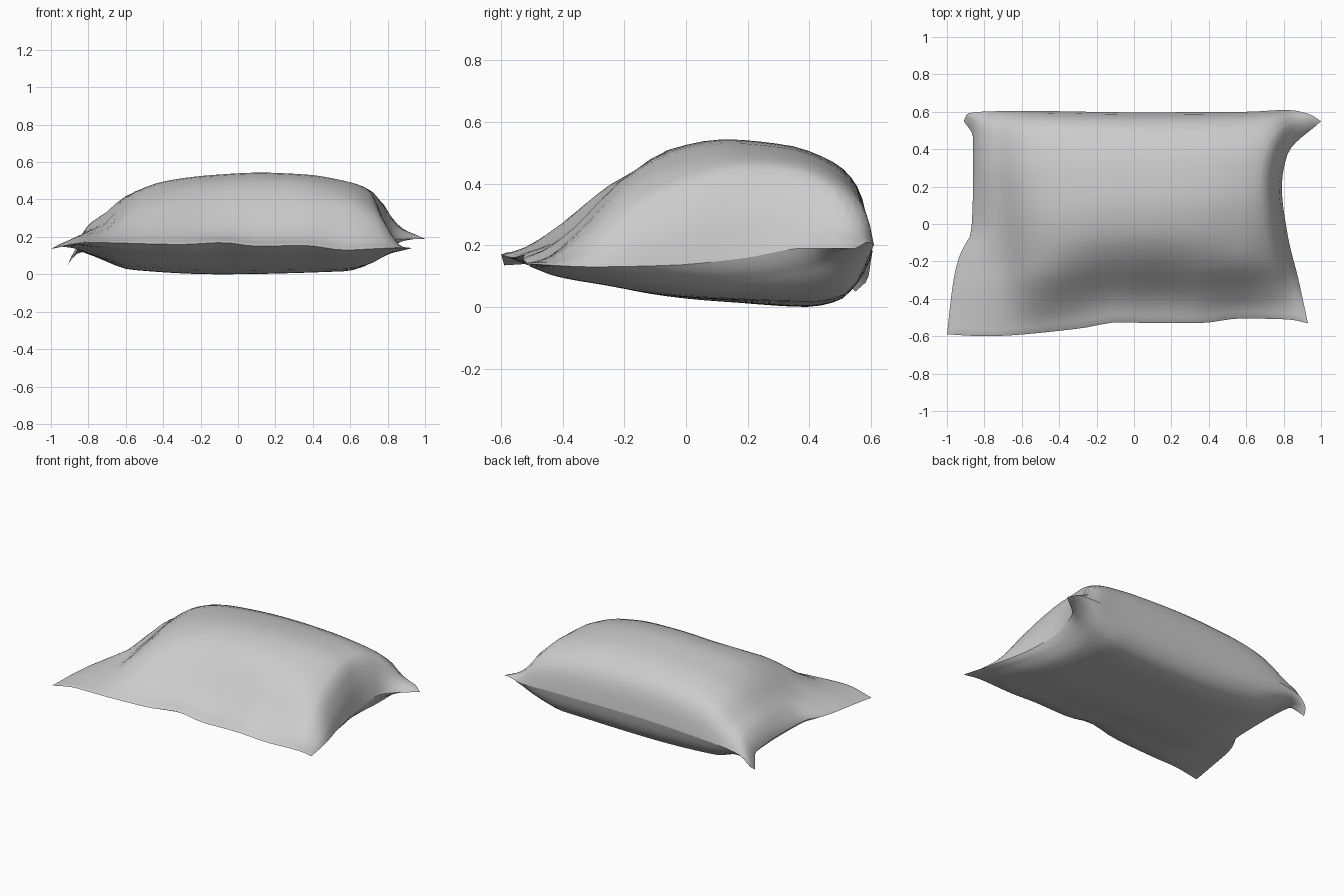
import bpy, bmesh, math
from mathutils import Vector

if "Cube" in bpy.data.objects:
    bpy.data.objects.remove(bpy.data.objects["Cube"])

NU, NV = 36, 28


def curve(keys, t):
    """Smooth (limited Hermite) interpolation through (position, value) keys."""
    if t <= keys[0][0]:
        return keys[0][1]
    if t >= keys[-1][0]:
        return keys[-1][1]
    slopes = [(b[1] - a[1]) / (b[0] - a[0]) for a, b in zip(keys, keys[1:])]
    tang = [slopes[0]]
    for a, b in zip(slopes, slopes[1:]):
        tang.append(2 * a * b / (a + b) if a * b > 0 else 0)
    tang.append(slopes[-1])
    for i in range(len(slopes)):
        (x0, y0), (x1, y1) = keys[i], keys[i + 1]
        if t <= x1:
            h = x1 - x0
            s = (t - x0) / h
            return (y0 * (1 + 2 * s) * (1 - s) ** 2 + tang[i] * h * s * (1 - s) ** 2
                    + y1 * s * s * (3 - 2 * s) + tang[i + 1] * h * s * s * (s - 1))


def path(pts):
    """Seam edge: returns a function of 0..1 along its length."""
    d = [0]
    for a, b in zip(pts, pts[1:]):
        d.append(d[-1] + (Vector(a) - Vector(b)).length)
    keys = [[(q / d[-1], p[k]) for q, p in zip(d, pts)] for k in range(3)]
    return lambda t: Vector([curve(k, t) for k in keys])


# Seam edges of the pillow
FL, FR = (-1, -.59, .135), (.93, -.53, .14)
BL, BR = (-.91, .55, .05), (1, .55, .19)
front = path([FL, (-.8, -.6, .17), (-.3, -.56, .16), (-.08, -.525, .17), (.1, -.53, .15),
              (.35, -.53, .155), (.57, -.505, .13), (.82, -.51, .14), FR])
back = path([BL, (-.89, .59, .09), (-.82, .6, .15), (-.6, .605, .18), (0, .597, .2),
             (.6, .6, .2), (.82, .61, .2), (.93, .59, .21), BR])
left = path([FL, (-.965, -.3, .15), (-.93, -.16, .15), (-.87, -.04, .15),
             (-.86, .25, .15), (-.86, .46, .13), BL])
right = path([FR, (.88, -.3, .13), (.82, -.05, .135), (.79, .2, .16), (.82, .37, .19), BR])
FL, FR, BL, BR = map(Vector, (FL, FR, BL, BR))

# Fullness across the width (by x) and along the depth (by v)
TOP_X = [(-1, .01), (-.85, .09), (-.72, .29), (-.62, .57), (-.54, .71), (-.39, .86), (-.14, .96),
         (.12, 1), (.37, .97), (.6, .87), (.72, .76), (.78, .64), (.83, .36), (.88, .18),
         (.93, .1), (1, .03)]
TOP_FRONT_X = [(-1, .01), (-.8, .05), (-.7, .15), (-.62, .42), (-.54, .65)] + TOP_X[5:9] + [
    (.6, .85), (.72, .67), (.8, .45), (.88, .2), (1, .03)]
TOP_SIDE_V = [(-1, 0), (-.9, .08), (-.72, .34), (-.47, .74), (-.19, .92), (.115, 1), (.42, .95),
              (.7, .78), (.88, .56), (.96, .34), (1, 0)]
TOP_MID_V = [(-1, 0), (-.86, .07), (-.73, .2), (-.59, .42), (-.41, .7), (-.19, .91)] + TOP_SIDE_V[5:]
BOT_X = [(-1, .05), (-.9, .25), (-.75, .62), (-.57, .9), (-.1, 1), (.57, .92), (.74, .65),
         (.82, .4), (.9, .2), (1, .06)]
BOT_V = [(-1, 0), (-.86, .26), (-.6, .5), (-.33, .74), (-.06, .87), (.12, .92), (.56, 1),
         (.75, .92), (.88, .7), (.96, .38), (1, 0)]


def seam_sheet(s, t):
    """Coons patch spanning the four seam edges."""
    return (front(s) * (1 - t) + back(s) * t + left(t) * (1 - s) + right(t) * s
            - FL * (1 - s) * (1 - t) - FR * s * (1 - t) - BL * (1 - s) * t - BR * s * t)


def spaced(i, n):
    a = i / n
    return .3 * a + .7 * (.5 - .5 * math.cos(math.pi * a))


bm = bmesh.new()
top, bottom = {}, {}
for i in range(NU + 1):
    for j in range(NV + 1):
        s, t = spaced(i, NU), spaced(j, NV)
        p = seam_sheet(s, t)
        if i in (0, NU) or j in (0, NV):
            top[i, j] = bottom[i, j] = bm.verts.new(p)
            continue
        v = 2 * t - 1
        edge = min(1, 1.6 * math.sqrt(1 - (2 * s - 1) ** 4))
        mid = math.exp(-(p.x / .42) ** 4)
        rear = curve([(-.4, 0), (.4, 1)], v)
        f = rear * curve(TOP_X, p.x) + (1 - rear) * curve(TOP_FRONT_X, p.x)
        g = mid * curve(TOP_MID_V, v) + (1 - mid) * curve(TOP_SIDE_V, v)
        up = f * g * edge
        down = curve(BOT_X, p.x) * curve(BOT_V, v) * edge
        top[i, j] = bm.verts.new((p.x, p.y, p.z + (.54 - p.z) * up + .004))
        bottom[i, j] = bm.verts.new((p.x, p.y, p.z * (1 - down)))

# Upper and lower cloth panels, joined along the seam
upper = set()
for grid, flip in ((top, False), (bottom, True)):
    for i in range(NU):
        for j in range(NV):
            q = [grid[i, j], grid[i + 1, j], grid[i + 1, j + 1], grid[i, j + 1]]
            f = bm.faces.new(q[::-1] if flip else q)
            f.smooth = True
            if not flip:
                upper.add(f)

# Crisp seam crease
for e in bm.edges:
    if len(e.link_faces) == 2 and (e.link_faces[0] in upper) != (e.link_faces[1] in upper):
        e.smooth = False

mesh = bpy.data.meshes.new("pillow")
bm.to_mesh(mesh)
bm.free()
pillow = bpy.data.objects.new("pillow", mesh)
bpy.context.collection.objects.link(pillow)
